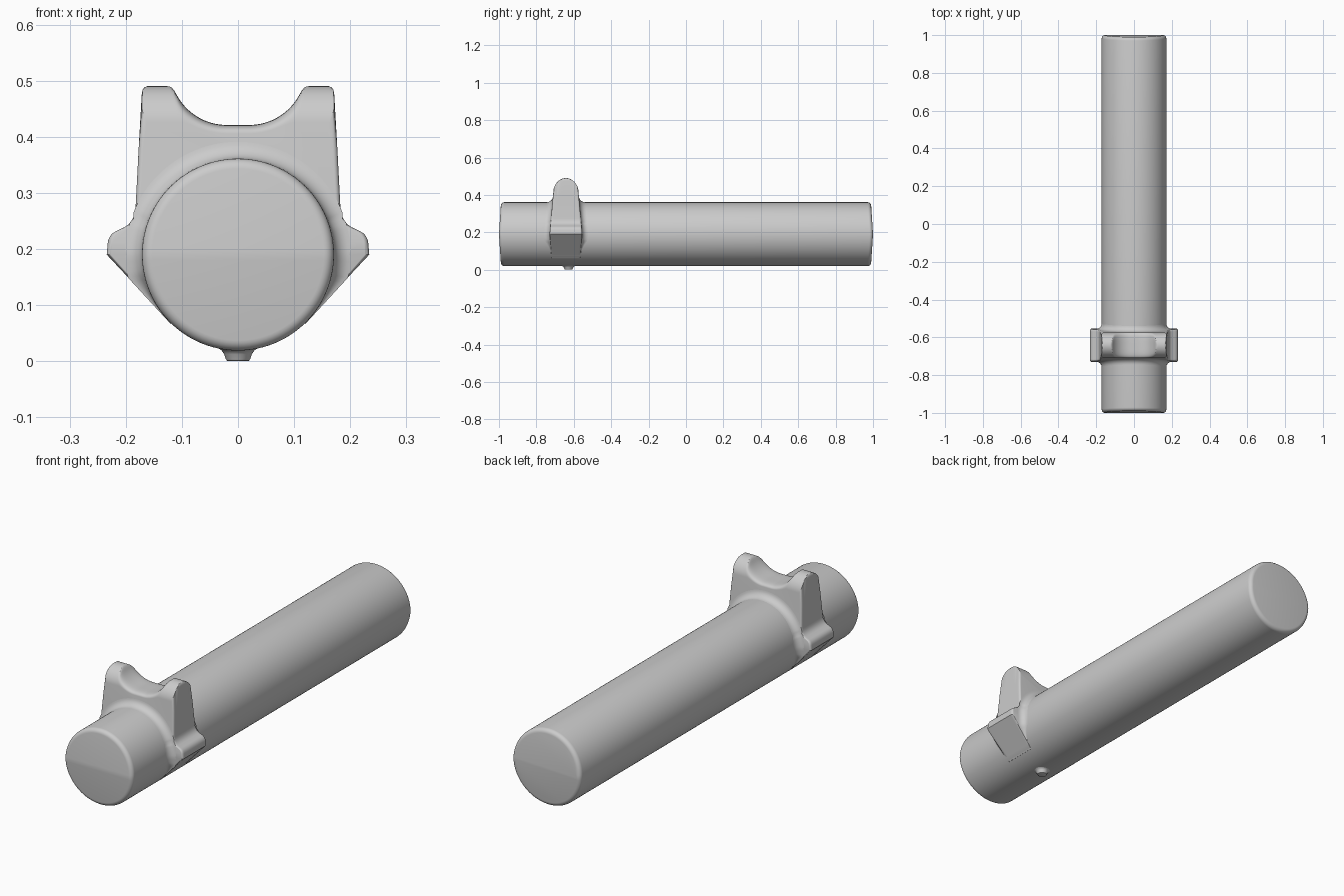
import bpy, bmesh
from math import sin, cos, pi, sqrt, radians

if "Cube" in bpy.data.objects:
    bpy.data.objects.remove(bpy.data.objects["Cube"])

R, CZ, CY = 0.171, 0.19, -0.642      # barrel radius, axis height, bracket centre


def finish(name, rings, caps, closed=True):
    """Skin a list of vertex rings; caps are (ring index, point index list)."""
    bm = bmesh.new()
    vs = [[bm.verts.new(p) for p in ring] for ring in rings]
    n = len(vs[0])
    for a, b in zip(vs, vs[1:]):
        for i in range(n if closed else n - 1):
            j = (i + 1) % n
            bm.faces.new((a[i], a[j], b[j], b[i])).smooth = True
    for ri, idx in caps:
        bm.faces.new([vs[ri][i] for i in idx])
    bmesh.ops.remove_doubles(bm, verts=bm.verts, dist=1e-5)
    bmesh.ops.recalc_face_normals(bm, faces=bm.faces)
    me = bpy.data.meshes.new(name)
    bm.to_mesh(me)
    bm.free()
    me.set_sharp_from_angle(angle=radians(35))
    ob = bpy.data.objects.new(name, me)
    bpy.context.collection.objects.link(ob)
    return ob


# Barrel: round bar with rounded rims and very shallow wedge-shaped ends
def barrel_ring(r, y, sg):
    ring = []
    for i in range(96):
        t = 2 * pi * i / 96
        z = r * sin(t)
        ring.append((r * cos(t), sg * (y - 0.065 * abs(z)), CZ + z))
    return ring


def rim(sg):
    return [barrel_ring(R - 0.018 * (1 - sin(a)), 1 - 0.018 * (1 - cos(a)), sg)
            for a in [k * pi / 12 for k in range(7)]]


front, back = rim(-1), rim(1)[::-1]
halves = [list(range(49)), list(range(48, 96)) + [0]]
finish("barrel", front + back, [(r, h) for r in (0, 13) for h in halves])


# Bracket: saddle-topped block with drafted faces and side tabs
def half_width(z):
    return 0.0875 - 0.09 * abs(z - CZ)


def top_height(x):
    x = abs(x)
    if x < 0.02:
        return 0.421
    if x < 0.111:
        return 0.421 + 0.101 - sqrt(0.101 ** 2 - (x - 0.02) ** 2)
    t = min(1, (x - 0.111) / 0.013)
    return 0.478 + 0.012 * (2 * t - t * t)


def blend_top(z, limit):
    k = 0.07 * max(0, min(1, (0.49 - z) / 0.07))
    h = max(k - abs(z - limit), 0) / k if k > 1e-6 else 0
    return min(z, limit) - h * h * k / 4


side = [(0.234, 0.19), (0.232, 0.212), (0.230, 0.219), (0.225, 0.227),
        (0.217, 0.232), (0.202, 0.239), (0.194, 0.245), (0.188, 0.253),
        (0.184, 0.263), (0.1825, 0.275), (0.177, 0.38), (0.1715, 0.476),
        (0.170, 0.484), (0.167, 0.488)]
columns = [0.162 - 0.324 * i / 80 for i in range(81)]
outline = side + [(x, top_height(x)) for x in columns] + [(-x, z) for x, z in side[::-1]]
n_up = len(outline)
outline += [(-0.115, 0.063), (0.115, 0.063)]

rings = []
for k in range(41):
    s = sin(pi * (k / 40 - 0.5))
    limit = 0.425 + 0.065 * sqrt(max(0, 1 - s * s))
    t = max(0, (abs(s) - 0.88) / 0.12)
    d = 0.008 * (1 - sqrt(max(0, 1 - t * t)))       # softened outer edges
    ring = []
    for x, z in outline:
        if z > 0.3:
            z = blend_top(z, limit)
        if abs(x) > 0.165:
            x -= d if x > 0 else -d
        ring.append((x, CY + s * half_width(z), z))
    rings.append(ring)
upper = list(range(n_up))
lower = [n_up - 1, n_up, n_up + 1, 0]
finish("bracket", rings, [(r, c) for r in (0, 40) for c in (upper, lower)])

# Fillets where the bracket faces meet the barrel
for sg, name in ((-1, "front_fillet"), (1, "rear_fillet")):
    rings = []
    for i in range(97):
        t = radians(-46 + 272 * i / 96)
        c, sn = abs(cos(t)), sin(t)
        f = 0.03
        if sn < 0:      # taper out along the sloping underside
            f = min(f, max(0.0005, 0.172 / (c * 0.735 - sn * 0.678) - R))
        elif sn > 0.3:  # stay inside the upright sides
            f = min(f, 0.186 / max(c, 0.01) - R)
        ring = []
        for k in range(9):
            a = pi / 2 * k / 8
            r = R + f * (1 - sin(a))
            z = CZ + r * sn
            ring.append((r * cos(t), CY + sg * (half_width(z) + f * (1 - cos(a))), z))
        rings.append(ring)
    ob = finish(name, rings, [], closed=False)
    # make the open strip face outward from the barrel axis
    p = ob.data.polygons[48 * 8 + 4]
    if p.normal.z < 0:
        ob.data.flip_normals()

# Foot nub: small flared stud under the barrel
nub = [(0.017, 0), (0.020, 0.001), (0.022, 0.004), (0.025, 0.012),
       (0.029, 0.017), (0.035, 0.0195), (0.042, 0.0205)]
rings = []
for r, z in nub:
    ring = []
    for i in range(32):
        t = 2 * pi * i / 32
        x = r * cos(t)
        ring.append((x, -0.628 + r * sin(t), z + x * x / (2 * R) * z / 0.02))
    rings.append(ring)
finish("foot_nub", rings, [(0, range(32)), (6, range(32))])
